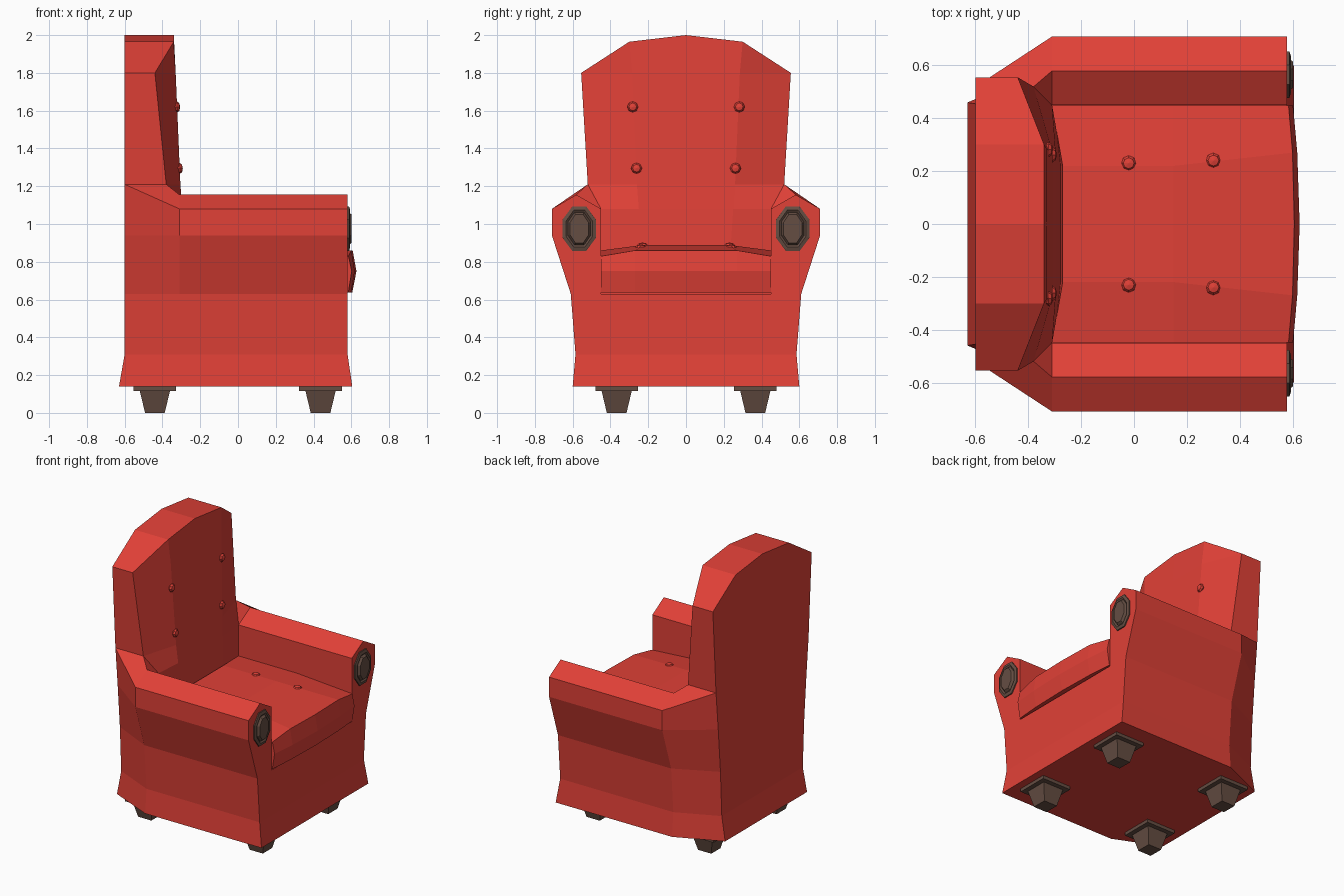
import bpy, bmesh, math
from mathutils import Matrix, Vector

if "Cube" in bpy.data.objects:
    bpy.data.objects.remove(bpy.data.objects["Cube"])


def material(name, rgb):
    m = bpy.data.materials.new(name)
    m.diffuse_color = (*rgb, 1)
    m.use_nodes = True
    m.node_tree.nodes["Principled BSDF"].inputs["Base Color"].default_value = m.diffuse_color
    return m


RED = material("red_fabric", (0.75, 0.052, 0.038))
BROWN = material("brown_wood", (0.13, 0.075, 0.055))


def finish(name, bm, mat, mirror=False):
    bmesh.ops.recalc_face_normals(bm, faces=bm.faces)
    me = bpy.data.meshes.new(name)
    bm.to_mesh(me)
    bm.free()
    me.materials.append(mat)
    ob = bpy.data.objects.new(name, me)
    bpy.context.collection.objects.link(ob)
    if mirror:
        mod = ob.modifiers.new("mirror", 'MIRROR')
        mod.use_axis = (False, True, False)
    return ob


def loft(name, rings, mat):
    """Closed solid through a stack of equal-length rings."""
    bm = bmesh.new()
    vs = [[bm.verts.new(p) for p in r] for r in rings]
    n = len(vs[0])
    for a, b in zip(vs, vs[1:]):
        for i in range(n):
            bm.faces.new((a[i], a[(i + 1) % n], b[(i + 1) % n], b[i]))
    bm.faces.new(vs[0])
    bm.faces.new(vs[-1])
    return finish(name, bm, mat)


# Upholstered frame: half shell (base, arm, backrest) mirrored across y = 0
bm = bmesh.new()
V = bm.verts.new
prof = [(.60, .14), (.585, .31), (.61, .63), (.71, .94), (.71, 1.08),
        (.58, 1.155), (.45, 1.08), (.45, .63)]
F = [V((.605 if i == 0 else .58, y, z)) for i, (y, z) in enumerate(prof)]
M = [V((-.31, y, z)) for y, z in prof]
B = [V(p) for p in [(-.63, .46, .14), (-.60, .455, .31), (-.60, .47, .63),
                    (-.60, .495, .94), (-.60, .52, 1.21), (-.38, .52, 1.21)]]
f0, f1, f8 = V((.605, 0, .14)), V((.58, 0, .31)), V((.58, 0, .63))
b0, b1 = V((-.63, 0, .14)), V((-.60, 0, .31))


def face(*vs):
    bm.faces.new(vs)


for i in range(7):                                   # arm and side strips
    face(F[i], F[i + 1], M[i + 1], M[i])
for i in range(5):                                   # strips tapering to the back
    face(M[i], M[i + 1], B[i + 1], B[i])
face(M[5], B[5], M[6])
face(F[0], F[1], f1, f0)
face(*F[1:], f8, f1)
face(F[0], M[0], B[0], b0, f0)

# Backrest front: centre and fold columns, plus the outer edge
C = [V((x, 0, z)) for x, z in [(-.27, .63), (-.295, 1.08), (-.305, 1.21), (-.33, 1.80), (-.34, 2.0)]]
D = [V((x, y, z)) for x, y, z in [(-.27, .22, .63), (-.295, .25, 1.08), (-.305, .26, 1.21),
                                  (-.33, .285, 1.80), (-.34, .30, 1.965)]]
side, side_b = V((-.44, .555, 1.80)), V((-.60, .555, 1.80))
fold_b, top_b = V((-.60, .30, 1.965)), V((-.60, 0, 2.0))
E = [M[7], M[6], B[5], side]
for i in range(4):
    face(C[i], D[i], D[i + 1], C[i + 1])
for i in range(3):
    face(D[i], E[i], E[i + 1], D[i + 1])
face(D[3], side, D[4])
face(B[5], B[4], side_b, side)
face(side, side_b, fold_b, D[4])
face(D[4], fold_b, top_b, C[4])
face(B[0], B[1], b1, b0)
face(*B[1:5], side_b, fold_b, top_b, b1)
face(F[7], M[7], D[0], C[0], f8)                     # deck under the cushion
finish("upholstered_frame", bm, RED, mirror=True)

# Seat cushion: bowed front, dropping toward the arms
bm = bmesh.new()
cols = [
    [(-.29, 0, .64), (-.27, 0, .89), (.15, 0, .89), (.607, 0, .86), (.627, 0, .75), (.605, 0, .637)],
    [(-.29, .22, .64), (-.27, .22, .89), (.15, .22, .89), (.60, .27, .86), (.618, .27, .75), (.598, .27, .637)],
    [(-.33, .449, .64), (-.31, .449, .86), (.15, .449, .86), (.585, .449, .83), (.602, .449, .75), (.584, .449, .637)],
]
g = [[bm.verts.new(p) for p in c] for c in cols]
for a, b in zip(g, g[1:]):
    for i in range(6):
        bm.faces.new((a[i], b[i], b[(i + 1) % 6], a[(i + 1) % 6]))
bm.faces.new(g[2])
finish("seat_cushion", bm, RED, mirror=True)


def button(name, pos, normal):
    bm = bmesh.new()
    rot = Vector((0, 0, 1)).rotation_difference(Vector(normal)).to_matrix().to_4x4()
    mat = Matrix.Translation(pos) @ rot @ Matrix.Diagonal((1, 1, .55, 1))
    bmesh.ops.create_uvsphere(bm, u_segments=8, v_segments=4, radius=.029, matrix=mat)
    finish(name, bm, RED)


def octagon(x, cy, cz, ry, rz):
    return [(x, cy + ry * math.cos(a) / .924, cz + rz * math.sin(a) / .924)
            for a in (math.pi / 8 + k * math.pi / 4 for k in range(8))]


def square(cx, cy, h, z):
    return [(cx + sx * h, cy + sy * h, z) for sx, sy in ((1, 1), (-1, 1), (-1, -1), (1, -1))]


for s in (1, -1):
    # Tufting buttons on backrest and seat
    button("back_button_upper", (-.322, s * .282, 1.62), (1, 0, .04))
    button("back_button_lower", (-.308, s * .262, 1.295), (1, 0, .04))
    button("seat_button_rear", (-.02, s * .23, .886), (0, 0, 1))
    button("seat_button_front", (.30, s * .24, .876), (.06, 0, 1))
    # Stepped wooden medallion on each arm front
    loft("arm_medallion", [octagon(x, s * .565, .975, r, q) for x, r, q in (
        (.57, .088, .118), (.588, .088, .118), (.594, .07, .098),
        (.586, .06, .087), (.602, .05, .075))], BROWN)
    # Tapered feet with square plates
    for x in (.437, -.44):
        loft("foot", [square(x, s * .367, h, z) for h, z in (
            (.052, 0), (.08, .117), (.113, .117), (.113, .141))], BROWN)
